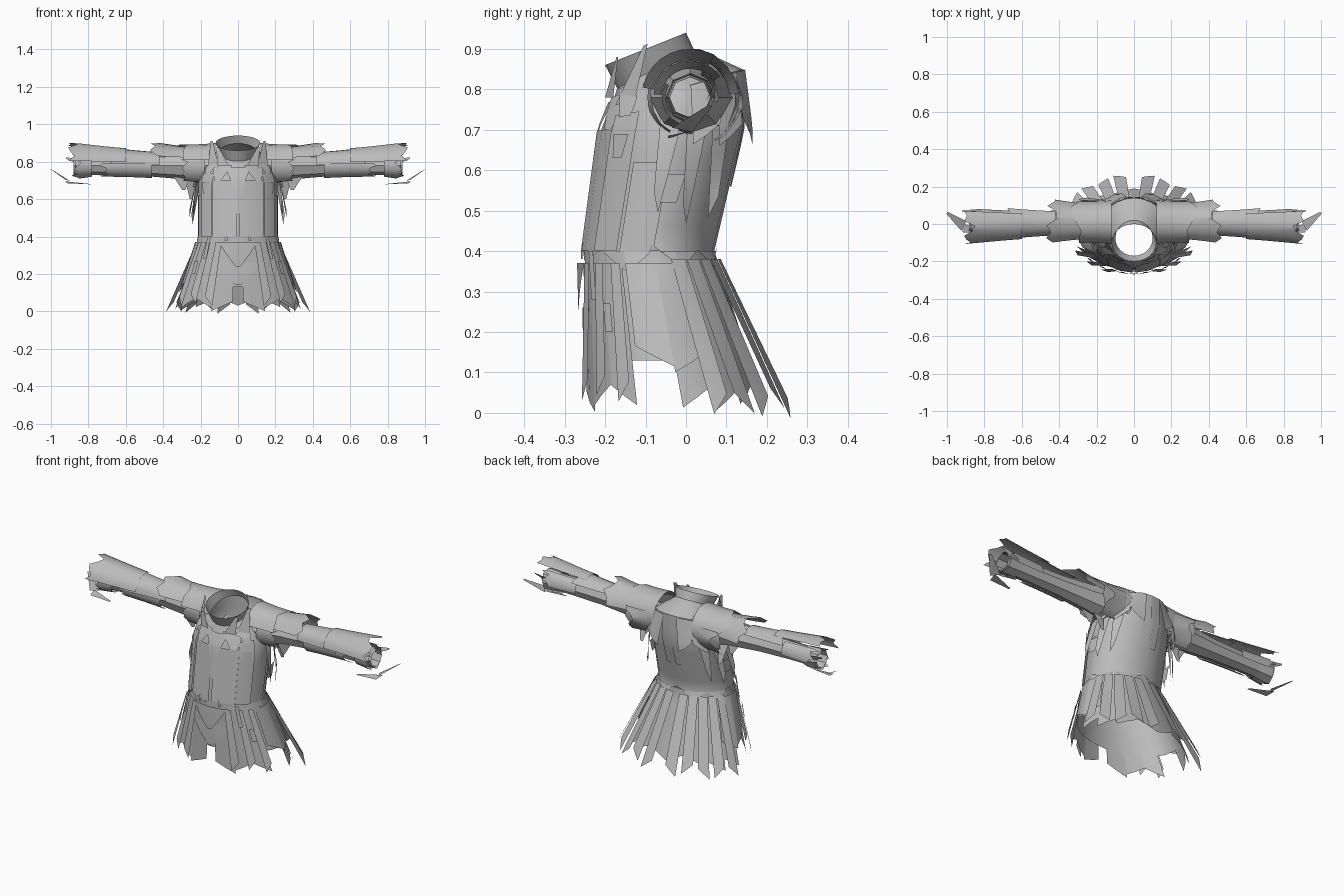
import bpy, bmesh, math, random
from math import sin, cos, radians
from mathutils import Vector

random.seed(4)
default_cube = bpy.data.objects.get("Cube")
if default_cube:
    bpy.data.objects.remove(default_cube, do_unlink=True)

cloth = bpy.data.materials.new("grey_cloth")
cloth.use_nodes = True
GREY = (.5, .5, .5, 1)
cloth.diffuse_color = GREY
cloth.node_tree.nodes["Principled BSDF"].inputs["Base Color"].default_value = GREY

# Body rings: height, half width, front, back, tilt
HEM = (0, .34, -.24, .2, 0)
WAIST = (.4, .21, -.25, .07, 0)
CHEST = (.7, .21, -.21, .14, 0)
SHOULDER = (.8, .18, -.19, .14, .3)
NECK = (.85, .1, -.17, .02, .5)
COLLAR = (.9, .12, -.2, 0, .4)
RINGS = [HEM, WAIST, CHEST, SHOULDER, NECK, COLLAR]


def lerp(start, end, amount):
    return start + (end - start) * amount


def body(angle, height, lift=0):
    """Point on the body; angle zero is the front, a right angle the left side."""
    for lower, upper in zip(RINGS, RINGS[1:]):
        if height <= upper[0]:
            break
    amount = (height - lower[0]) / (upper[0] - lower[0])
    level, width, front, back, tilt = (lerp(low, high, amount) for low, high in zip(lower, upper))
    turn = radians(angle)
    forward = (front - back) / 2 * cos(turn)
    return Vector(((width + lift) * sin(turn),
                   (front + back) / 2 + forward - lift * cos(turn),
                   level + tilt * forward))


def arm(x, angle, lift=0):
    """Point on the arm; angle zero is the top, a right angle the front."""
    radius = .05 + .1 * (1 - x) ** 4 + lift
    turn = radians(angle)
    return Vector((x, .01 - radius * sin(turn), .78 + radius * cos(turn)))


def build(name, sheets):
    """Make one mirrored object from sheets of (function, columns, rows)."""
    bm = bmesh.new()
    for surface, columns, rows in sheets:
        grid = [[bm.verts.new(surface(column / columns, row / rows)) for row in range(rows + 1)]
                for column in range(columns + 1)]
        for left, right in zip(grid, grid[1:]):
            for row in range(rows):
                bm.faces.new((left[row], left[row + 1], right[row + 1], right[row]))
    bmesh.ops.remove_doubles(bm, verts=bm.verts, dist=.0001)
    mesh = bpy.data.meshes.new(name)
    bm.to_mesh(mesh)
    bm.free()
    mesh.materials.append(cloth)
    part = bpy.data.objects.new(name, mesh)
    bpy.context.collection.objects.link(part)
    part.modifiers.new("mirror", 'MIRROR')
    bpy.ops.object.select_all(action='DESELECT')
    part.select_set(True)
    bpy.context.view_layer.objects.active = part
    bpy.ops.object.shade_smooth_by_angle(angle=radians(35))


def rag(angle, width, top, bottom, lift=.01, flare=.0, tip=1, skew=0):
    """Hanging strip that follows the body, flaring and narrowing downwards."""
    def surface(across, down):
        side = across - .5
        return body(angle + side * width * lerp(1, tip, down),
                    lerp(top, bottom + side * skew, down), lift + flare * down)
    return surface, 2, 5


def fringe(count, start, end, top, bottom, cover=1, **shape):
    """Row of rags with alternating slanted, uneven ends."""
    width = (end - start) / count
    return [rag(start + width * (index + .5), width * cover, top,
                bottom + random.uniform(0, .03), skew=random.choice((-.05, .05)), **shape)
            for index in range(count)]


def wrap(inner, outer, start, end, lift=.01, flare=.03, tear=.03):
    """Curved plate around the arm with a torn outer edge."""
    rows = 8
    teeth = [random.uniform(-tear, tear) for _ in range(rows + 1)]

    def surface(along, around):
        reach = lerp(inner, outer, along) + teeth[round(around * rows)] * along
        return arm(reach, lerp(start, end, around), lift + flare * along)
    return surface, 4, rows


def shard(root, tip, width):
    """Flat pointed scrap between two points."""
    root, tip, width = Vector(root), Vector(tip), Vector(width)

    def surface(across, down):
        return root.lerp(tip, down) + width * (across - .5) * (1 - down * .8)
    return surface, 1, 2


def shell(top, bottom, rows):
    """Closed half of the body between two heights."""
    return (lambda across, down: body(180 * across, lerp(top, bottom, down))), 12, rows


# Main coat shell and open collar
build("coat_body", [shell(NECK[0], SHOULDER[0], 2), shell(SHOULDER[0], CHEST[0], 2),
                    shell(CHEST[0], WAIST[0], 5), shell(WAIST[0], .13, 4)])
build("collar", [shell(COLLAR[0], NECK[0], 2)])

# Lapels, raised collar points and neck cloth
build("lapels", [rag(30, 34, .83, .7, tip=.3), rag(50, 22, .84, .75, lift=.02, tip=.5),
                 shard((.13, -.15, .77), (.14, -.1, .91), (.06, .05, .02)),
                 shard((.08, -.19, .78), (.11, -.17, .88), (.06, .02, 0))])
build("neck_cloth", [rag(0, 40, .82, .6, tip=.1), rag(0, 24, .6, .52, lift=.005, tip=.1)])

# Overlapping chest panels, belt and waist flaps
build("chest_panels", [rag(20, 36, .7, .4), rag(50, 24, .76, .4, lift=.015),
                       rag(78, 30, .62, .4, lift=.005)])
build("belt", fringe(8, 0, 180, WAIST[0], .37, lift=.005))
build("belt_loops", [rag(16, 4, .42, .38, lift=.015)])
build("waist_flaps", [rag(0, 50, .37, .24, lift=.02, tip=.1), rag(0, 50, .26, .14, tip=.1)])
build("patches", [rag(50, 14, .69, .63, lift=.02, tip=.6), rag(96, 20, .59, .52, lift=.03, tip=.7),
                  rag(52, 6, .27, .2, lift=.03), rag(40, 5, .4, .28, lift=.03)])

# Front skirt with a torn hem and loose outer strips
build("front_skirt", fringe(3, 5, 64, .37, .02, lift=.005))
build("front_strips", fringe(3, 18, 68, .37, .05, cover=.5, lift=.015, flare=.02))

# Side panels and back lining
build("side_skirt", fringe(2, 68, 118, .37, .12))
build("back_skirt", fringe(4, 94, 180, .3, .03, lift=0))

# Long flared tails at the back
build("back_tails", fringe(5, 106, 176, .38, .01, cover=.9, flare=.055, tip=.75))

# Torn cape pieces on the upper back
build("back_cape", fringe(3, 105, 165, .8, .67, cover=1.3, flare=.03, tip=.7))
build("cape_tatters", fringe(3, 78, 140, .73, .49, cover=.8, flare=.04, tip=.3))
build("back_panel", [rag(172, 17, .8, .56, lift=.005, tip=.5)])

# Sleeves, torn upper layers and cuffs
build("sleeves", [wrap(.13, .88, 0, 360, lift=0, flare=0, tear=0)])
build("upper_sleeves", [wrap(.42, .66, -55, 85), wrap(.6, .88, -30, 78, lift=.04),
                        wrap(.46, .72, 80, 170, flare=0), wrap(.66, .86, -100, -25, flare=.01)])
build("cuffs", [wrap(.79, .88, 0, 360, lift=.005, flare=.005, tear=.01),
                wrap(.78, .86, 60, 190, flare=.01)])

# Layered shoulder covers and scraps below the armpits
build("shoulders", [wrap(.12, .31, -125, 75), wrap(.22, .44, -85, 65, flare=.05),
                    wrap(.16, .27, -150, -70, lift=.02), wrap(.18, .28, 70, 150, flare=.01)])
build("underarm_scraps", [shard((.25, .01, .73), (.25, .05, .6), (.08, 0, 0)),
                          shard((.3, -.01, .72), (.29, 0, .65), (.09, 0, 0))])

# Loose scraps beyond the wrists
build("wrist_scraps", [shard((.92, -.02, .69), (.79, -.04, .68), (.01, .05, .01)),
                       shard((.91, -.01, .7), (1, .06, .76), (.03, -.05, .01)),
                       shard((.82, .06, .79), (.92, .07, .82), (0, .02, .04))])
